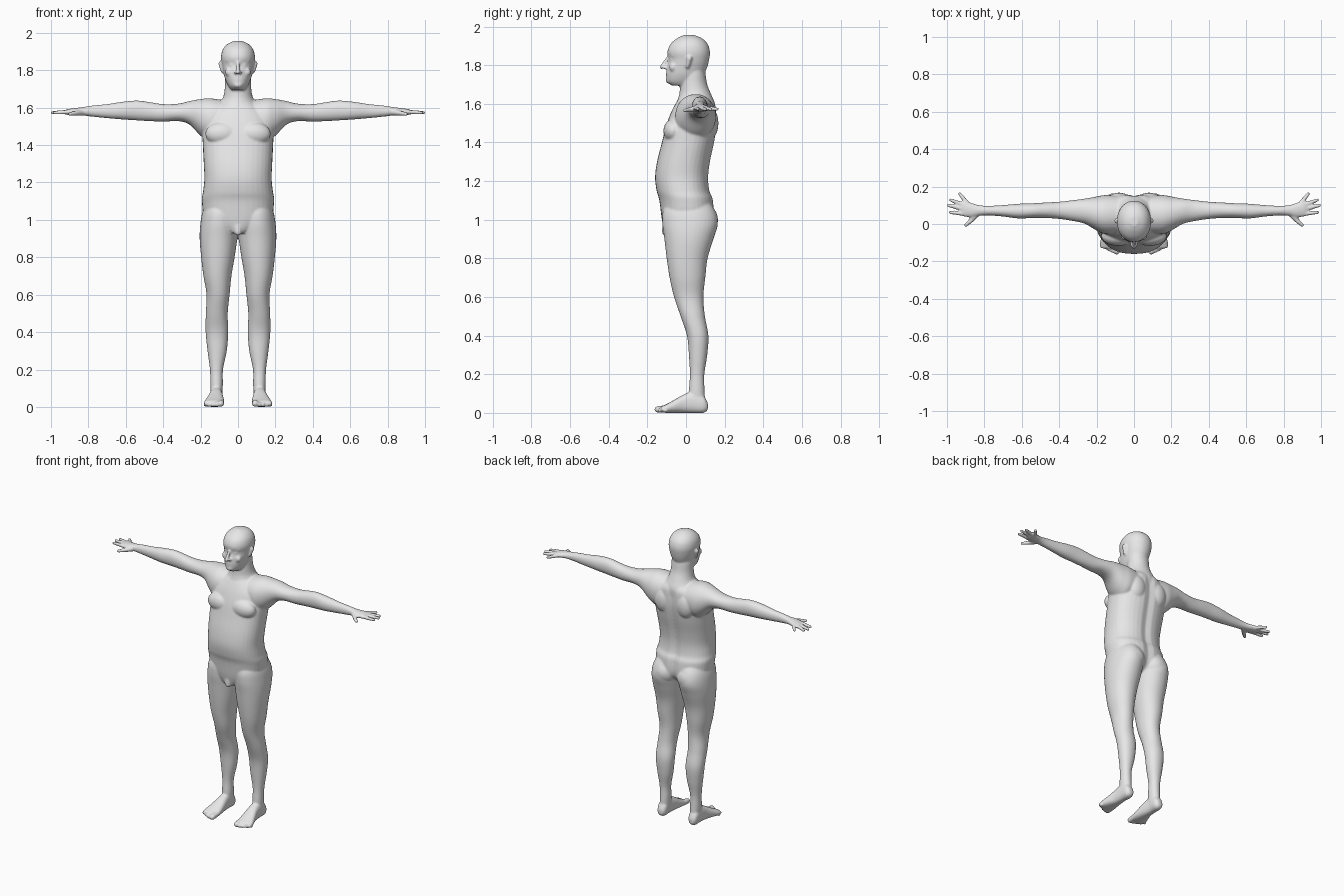
import bpy, bmesh, math
from mathutils import Vector, Matrix

cube = bpy.data.objects.get("Cube")
if cube:
    bpy.data.objects.remove(cube, do_unlink=True)

SIDES, STEPS = 36, 5
bm = bmesh.new()


def spline(a, b, c, d, t):
    """Catmull-Rom blend of four sections."""
    return [0.5 * (2 * q + (r - p) * t + (2 * p - 5 * q + 4 * r - s) * t * t
                   + (3 * q - p - 3 * r + s) * t ** 3)
            for p, q, r, s in zip(a, b, c, d)]


def loft(sections, axis, power=2.0, groove=0.0, mirror=False):
    """Skin sections (t, u_min, u_max, v_min, v_max) placed along an axis."""
    n = len(sections)
    rows = []
    for i in range(n - 1):
        four = [sections[min(max(i + k, 0), n - 1)] for k in (-1, 0, 1, 2)]
        rows += [spline(*four, k / STEPS) for k in range(STEPS)]
    rows.append(sections[-1])
    rings = []
    for t, u0, u1, v0, v1 in rows:
        ring = []
        for k in range(SIDES):
            a = math.tau * k / SIDES
            c, s = math.cos(a), math.sin(a)
            u = (u0 + u1) / 2 + (u1 - u0) / 2 * math.copysign(abs(c) ** (2 / power), c)
            v = (v0 + v1) / 2 + (v1 - v0) / 2 * math.copysign(abs(s) ** (2 / power), s)
            if s > 0:
                v -= groove * math.exp(-(u / 0.025) ** 2)
            co = {"x": (t, u, v), "y": (u, t, v), "z": (u, v, t)}[axis]
            ring.append(bm.verts.new((-co[0] if mirror else co[0], co[1], co[2])))
        rings.append(ring)
    for low, high in zip(rings, rings[1:]):
        for k in range(SIDES):
            j = (k + 1) % SIDES
            bm.faces.new((low[k], low[j], high[j], high[k]))
    bm.faces.new(rings[0])
    bm.faces.new(rings[-1])


def centred(rows):
    """Turn (z, half_width, front, back) into full sections."""
    return [(z, -w, w, f, b) for z, w, f, b in rows]


def blob(centre, radii):
    m = Matrix.Translation(centre) @ Matrix.Diagonal((*radii, 1))
    bmesh.ops.create_uvsphere(bm, u_segments=24, v_segments=16, radius=1, matrix=m)


def capsule(p, q, r1, r2):
    """Tapered rounded rod: the hull of two balls."""
    part = bmesh.new()
    for c, r in ((p, r1), (q, r2)):
        bmesh.ops.create_icosphere(part, subdivisions=2, radius=r,
                                   matrix=Matrix.Translation(c))
    hull = bmesh.ops.convex_hull(part, input=part.verts)
    loose = {g for g in hull["geom_interior"] if isinstance(g, bmesh.types.BMVert)}
    bmesh.ops.delete(part, geom=list(loose), context="VERTS")
    temp = bpy.data.meshes.new("temp")
    part.to_mesh(temp)
    part.free()
    bm.from_mesh(temp)
    bpy.data.meshes.remove(temp)


# Torso with a shallow spine groove
loft(centred([
    (.93, .05, -.11, .07), (1.0, .17, -.125, .14), (1.1, .193, -.138, .142),
    (1.15, .187, -.152, .124), (1.22, .18, -.16, .118), (1.3, .183, -.15, .127),
    (1.4, .188, -.125, .148), (1.48, .19, -.105, .16), (1.55, .175, -.08, .16),
    (1.6, .13, -.055, .153), (1.64, .07, -.03, .12)]), "z", 2.3, .012)

# Neck
loft(centred([
    (1.55, .14, -.06, .15), (1.6, .115, -.05, .15), (1.65, .082, -.035, .13),
    (1.7, .071, -.03, .11), (1.76, .068, -.02, .1), (1.8, .06, 0, .09)]), "z")

# Head
loft(centred([
    (1.695, .035, -.075, .04), (1.715, .052, -.098, .07), (1.75, .068, -.103, .092),
    (1.79, .078, -.099, .11), (1.83, .086, -.09, .12), (1.87, .091, -.096, .124),
    (1.91, .082, -.08, .112), (1.94, .057, -.045, .082), (1.957, .02, -.01, .04)]),
    "z", 2.1)

# Nose, mouth, chin and groin
capsule((0, -.094, 1.84), (0, -.126, 1.79), .008, .011)
capsule((-.018, -.094, 1.763), (.018, -.094, 1.763), .007, .007)
capsule((-.014, -.094, 1.75), (.014, -.094, 1.75), .007, .007)
blob((0, -.088, 1.723), (.026, .017, .018))
capsule((0, -.1, .97), (0, -.105, .935), .024, .02)

leg = [
    (1.12, .03, .15, -.08, .1), (1.05, .004, .187, -.118, .15),
    (.98, 0, .201, -.122, .165), (.9, .004, .205, -.112, .142),
    (.8, .018, .197, -.1, .112), (.7, .035, .185, -.085, .1),
    (.6, .045, .168, -.062, .09), (.5, .055, .172, -.028, .098),
    (.4, .052, .173, .005, .116), (.3, .06, .163, .015, .11),
    (.2, .08, .15, .02, .095), (.12, .081, .148, .015, .096), (.04, .085, .145, .01, .1)]
foot = [
    (.113, .1, .135, .015, .05), (.09, .085, .148, 0, .09), (.04, .085, .15, 0, .11),
    (-.01, .08, .155, 0, .096), (-.06, .075, .17, 0, .068),
    (-.1, .073, .182, 0, .046), (-.13, .08, .18, .003, .032)]
arm = [
    (.08, -.05, .15, 1.44, 1.64), (.15, -.055, .155, 1.42, 1.65),
    (.2, -.035, .147, 1.45, 1.646), (.26, 0, .136, 1.51, 1.635),
    (.32, .015, .128, 1.528, 1.621), (.4, .027, .119, 1.525, 1.619),
    (.47, .032, .115, 1.528, 1.629), (.54, .032, .111, 1.532, 1.638),
    (.62, .03, .108, 1.537, 1.631), (.7, .04, .101, 1.544, 1.619),
    (.78, .046, .097, 1.552, 1.611), (.83, .044, .101, 1.558, 1.603),
    (.87, .036, .113, 1.56, 1.598), (.91, .04, .126, 1.561, 1.592),
    (.925, .05, .12, 1.566, 1.586)]
# Each finger: base x, base y, tip x, tip y
fingers = [(.895, .116, .932, .161), (.905, .101, .981, .129),
           (.91, .08, .993, .1), (.905, .054, .982, .062)]

for s in (1, -1):
    flip = s < 0
    loft(leg, "z", 2.1, mirror=flip)
    loft(foot, "y", 2.4, mirror=flip)
    loft(arm, "x", 2.1, mirror=flip)

    # Fingers and thumb
    for bx, by, tx, ty in fingers:
        capsule((s * bx, by, 1.577), (s * tx, ty, 1.573), .0125, .0095)
    capsule((s * .835, .06, 1.575), (s * .87, .02, 1.57), .018, .013)
    capsule((s * .87, .02, 1.57), (s * .899, -.006, 1.566), .013, .01)

    # Toes, shrinking outwards
    for k in range(5):
        r = .018 if k == 0 else .0135 - .0007 * k
        x, tip = .092 + .0205 * k, -.146 + .0025 * k * k
        capsule((s * (x - .002), -.105, r + .004), (s * x, tip, r), r, r)

    # Chest, shoulder blades and buttocks
    blob((s * .085, -.065, 1.46), (.09, .052, .062))
    blob((s * .08, .12, 1.5), (.065, .048, .085))
    blob((s * .09, .08, 1.0), (.085, .086, .085))

    # Brow, eye, cheek, nostril and ear
    capsule((s * .016, -.084, 1.85), (s * .055, -.065, 1.851), .009, .009)
    blob((s * .033, -.073, 1.829), (.015, .012, .009))
    blob((s * .045, -.067, 1.79), (.024, .02, .024))
    blob((s * .012, -.108, 1.788), (.009, .014, .008))
    capsule((s * .082, .008, 1.795), (s * .092, .018, 1.836), .011, .014)

bmesh.ops.recalc_face_normals(bm, faces=bm.faces)
mesh = bpy.data.meshes.new("body")
bm.to_mesh(mesh)
bm.free()
body = bpy.data.objects.new("body", mesh)
bpy.context.collection.objects.link(body)

# Fuse the parts into one skin and relax the joins
remesh = body.modifiers.new("fuse", "REMESH")
remesh.mode = "VOXEL"
remesh.voxel_size = .006
relax = body.modifiers.new("relax", "SMOOTH")
relax.factor = .5
relax.iterations = 4
graph = bpy.context.evaluated_depsgraph_get()
skin = bpy.data.meshes.new_from_object(body.evaluated_get(graph))
body.modifiers.clear()
body.data = skin
bpy.data.meshes.remove(mesh)
skin.name = "body"

grey = bpy.data.materials.new("plain grey")
grey.use_nodes = True
colour = (.8, .8, .8, 1)
grey.diffuse_color = colour
grey.node_tree.nodes["Principled BSDF"].inputs["Base Color"].default_value = colour
skin.materials.clear()
skin.materials.append(grey)

bpy.ops.object.select_all(action="DESELECT")
body.select_set(True)
bpy.context.view_layer.objects.active = body
bpy.ops.object.shade_smooth_by_angle(angle=math.radians(60))
